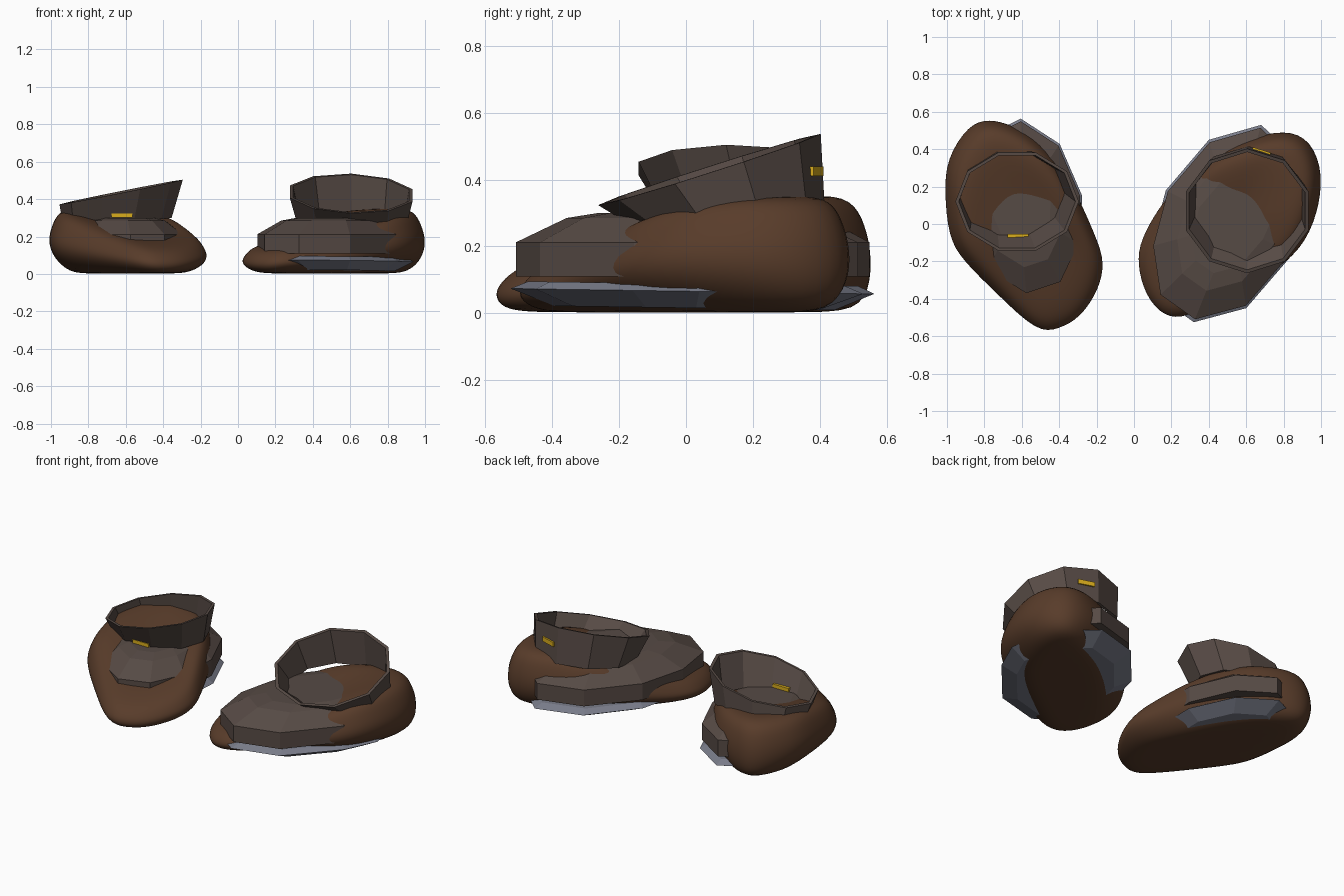
import bpy, bmesh, math
from mathutils import Vector, Matrix

if "Cube" in bpy.data.objects:
    bpy.data.objects.remove(bpy.data.objects["Cube"])


def material(name, rgb):
    m = bpy.data.materials.new(name)
    m.diffuse_color = (*rgb, 1)
    m.use_nodes = True
    m.node_tree.nodes["Principled BSDF"].inputs["Base Color"].default_value = m.diffuse_color
    return m


BROWN = material("brown_leather", (0.098, 0.045, 0.023))
DARK = material("dark_taupe_leather", (0.094, 0.069, 0.059))
GREY = material("blue_grey_sole", (0.19, 0.20, 0.25))
GOLD = material("gold", (0.70, 0.42, 0.012))


def loft(name, rings, mat, caps=True, closed=False):
    """Skin a stack of equal-length rings of points."""
    bm = bmesh.new()
    vs = [[bm.verts.new(p) for p in r] for r in rings]
    n = len(vs[0])
    pairs = list(zip(vs, vs[1:])) + ([(vs[-1], vs[0])] if closed else [])
    for a, b in pairs:
        for i in range(n):
            j = (i + 1) % n
            bm.faces.new((a[i], a[j], b[j], b[i]))
    if caps:
        bm.faces.new(vs[0][::-1])
        bm.faces.new(vs[-1])
    bmesh.ops.recalc_face_normals(bm, faces=bm.faces)
    me = bpy.data.meshes.new(name)
    bm.to_mesh(me)
    bm.free()
    me.materials.append(mat)
    ob = bpy.data.objects.new(name, me)
    bpy.context.collection.objects.link(ob)
    return ob


def interp(t, table):
    t = max(table[0][0], min(table[-1][0], t))
    for (a, u), (b, v) in zip(table, table[1:]):
        if t <= b:
            return u + (v - u) * (t - a) / (b - a)


# --- smooth brown body: outline swept up to a height rising from toe to heel
# levels: (length scale, width scale, fraction of local height)
def body(name, outline, toe, heel, heights, levels):
    toe, heel = Vector(toe), Vector(heel)
    axis = heel - toe
    u = axis.normalized()
    v = Vector((-u.y, u.x))
    pts = [Vector(p) for p in outline]
    c = sum(pts, Vector((0, 0))) / len(pts)
    rings = []
    for sl, sw, lev in levels:
        ring = []
        for p in pts:
            d = (p - c) * 1.025
            q = c + u * d.dot(u) * sl + v * d.dot(v) * sw
            t = (q - toe).dot(axis) / axis.length_squared
            ring.append((q.x, q.y, 0.003 + lev * interp(t, heights)))
        rings.append(ring)
    ob = loft(name, rings, BROWN)
    sub = ob.modifiers.new("smooth", 'SUBSURF')
    sub.levels = sub.render_levels = 2
    for f in ob.data.polygons:
        f.use_smooth = True


body("right_body",
     [(.2, -.5), (.1, -.42), (.04, -.29), (.02, -.14), (.08, 0), (.19, .17), (.4, .37),
      (.58, .44), (.75, .49), (.91, .47), (1.0, .3), (.99, .1), (.92, -.1), (.78, -.24),
      (.5, -.38), (.32, -.48)],
     (.12, -.42), (.88, .42),
     [(0, .125), (.3, .17), (.55, .28), (.75, .345), (1, .36)],
     [(.6, .35, 0), (.92, .6, 0), (1, .92, .25), (1, 1, .5), (.97, .93, .72),
      (.9, .84, .95), (.7, .68, 1), (.35, .35, .95)])
body("left_body",
     [(-.52, -.57), (-.41, -.55), (-.29, -.49), (-.19, -.34), (-.16, -.2), (-.2, -.08),
      (-.27, .08), (-.36, .27), (-.5, .44), (-.65, .52), (-.77, .55), (-.88, .52), (-1.0, .34),
      (-1.01, .16), (-.99, -.07), (-.92, -.19), (-.72, -.38)],
     (-.38, -.52), (-.78, .52),
     [(0, .125), (.3, .22), (.5, .30), (.75, .35), (1, .36)],
     [(.6, .4, 0), (.94, .65, 0), (1, .92, .25), (1, 1, .5), (.97, .95, .72),
      (.9, .86, .95), (.7, .68, 1), (.35, .35, .9)])

# --- faceted ten-sided upper and sole; the left pair is mirrored, smaller and turned
DECAGON = [(.32, -.525), (.6, -.45), (.85, -.16), (.94, .04), (.89, .33), (.68, .53),
           (.4, .45), (.17, .18), (.09, -.12), (.13, -.39)]
C = Vector((.53, 0))
TURN = Matrix.Rotation(math.radians(-17), 2)


def place(p, s, side):
    d = (Vector(p) - C) * s
    if side == "left":
        d = TURN @ Vector((-d.x, d.y)) * 0.85
        return d + Vector((-.615, .095))
    return d + C


def stack(name, side, levels, mat, tilt=0):
    rings = [[(*place(p, s, side), z - tilt * (p[1] * s)) for p in DECAGON] for s, z in levels]
    return loft(name, rings, mat)


for side in ("right", "left"):
    stack(side + "_upper", side,
          [(.97, .11), (.97, .212), (.68, .285), (.5, .30)], DARK)
    stack(side + "_sole", side,
          [(.75, .016), (1, .066), (.9, .088)], GREY, 0.015)


# --- tilted open collars with a thin rim
def collar(name, bottom, top, phase):
    def ring(spec, k):
        cx, cy, cz, rx, ry, sx, sy = spec
        out = []
        for i in range(10):
            a = math.radians(36 * i + phase)
            x, y = rx * k * math.cos(a), ry * k * math.sin(a)
            out.append((cx + x, cy + y, cz + sx * x + sy * y))
        return out
    loft(name, [ring(bottom, 1), ring(top, 1), ring(top, .945), ring(bottom, .945)],
         DARK, caps=False, closed=True)


collar("right_collar", (.61, .135, .283, .31, .28, 0, .11),
       (.605, .07, .43, .345, .333, -.03, .32), 18)
collar("left_collar", (-.645, .165, .285, .29, .235, .05, .02),
       (-.625, .12, .438, .33, .275, .2, .02), 0)


# --- small gold tags set through the collar walls
def tag(name, loc, w, d, h, turn=0):
    rot = Matrix.Rotation(math.radians(turn), 3, 'Z')
    rect = [(-1, -1), (1, -1), (1, 1), (-1, 1)]
    loft(name, [[Vector(loc) + rot @ Vector((a * w / 2, b * d / 2, s * h / 2)) for a, b in rect]
                for s in (-1, 1)], GOLD)


tag("right_back_tag", (.68, .384, .425), .10, .025, .028, -17.5)
tag("left_front_tag", (-.62, -.068, .312), .11, .03, .022)
tag("left_back_tag", (-.66, .384, .32), .06, .025, .018)
